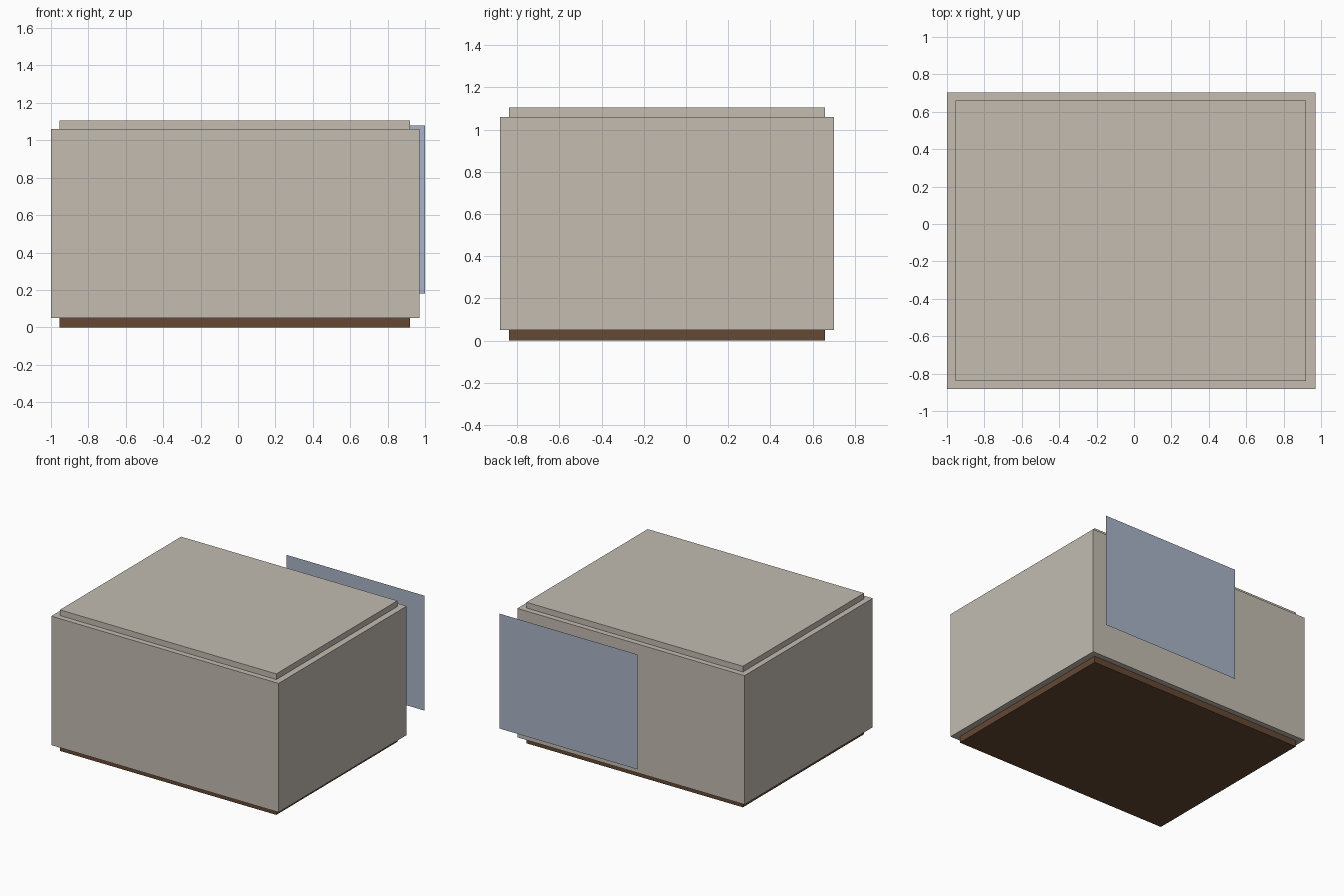
import bpy
import bmesh
from mathutils import Vector

if "Cube" in bpy.data.objects:
    bpy.data.objects.remove(bpy.data.objects["Cube"])


def material(name, color):
    mat = bpy.data.materials.new(name)
    mat.diffuse_color = (*color, 1)
    mat.use_nodes = True
    mat.node_tree.nodes["Principled BSDF"].inputs["Base Color"].default_value = mat.diffuse_color
    return mat


stone = material("warm grey", (0.546, 0.503, 0.440))
brown = material("dark brown", (0.133, 0.065, 0.034))
blue = material("pale blue grey", (0.402, 0.462, 0.578))


def finish(name, bm, mat):
    mesh = bpy.data.meshes.new(name)
    bm.to_mesh(mesh)
    bm.free()
    mesh.materials.append(mat)
    obj = bpy.data.objects.new(name, mesh)
    bpy.context.collection.objects.link(obj)
    return obj


def box(name, low, high, mat):
    """Box between two opposite corners."""
    low, high = Vector(low), Vector(high)
    bm = bmesh.new()
    bmesh.ops.create_cube(bm, size=1)
    bmesh.ops.scale(bm, vec=high - low, verts=bm.verts)
    bmesh.ops.translate(bm, vec=(low + high) / 2, verts=bm.verts)
    return finish(name, bm, mat)


# Recessed base, main block and raised roof slab
box("base", (-0.955, -0.84, 0), (0.92, 0.66, 0.05), brown)
box("main_block", (-1, -0.883, 0.05), (0.97, 0.703, 1.06), stone)
box("roof_slab", (-0.955, -0.84, 1.06), (0.92, 0.66, 1.105), stone)

# Thin upright sheet standing clear of the back wall
bm = bmesh.new()
corners = [(-0.20, 0.18), (-0.20, 1.08), (1.0, 1.08), (1.0, 0.18)]
bm.faces.new([bm.verts.new((x, 0.883, z)) for x, z in corners])
finish("back_panel", bm, blue)
